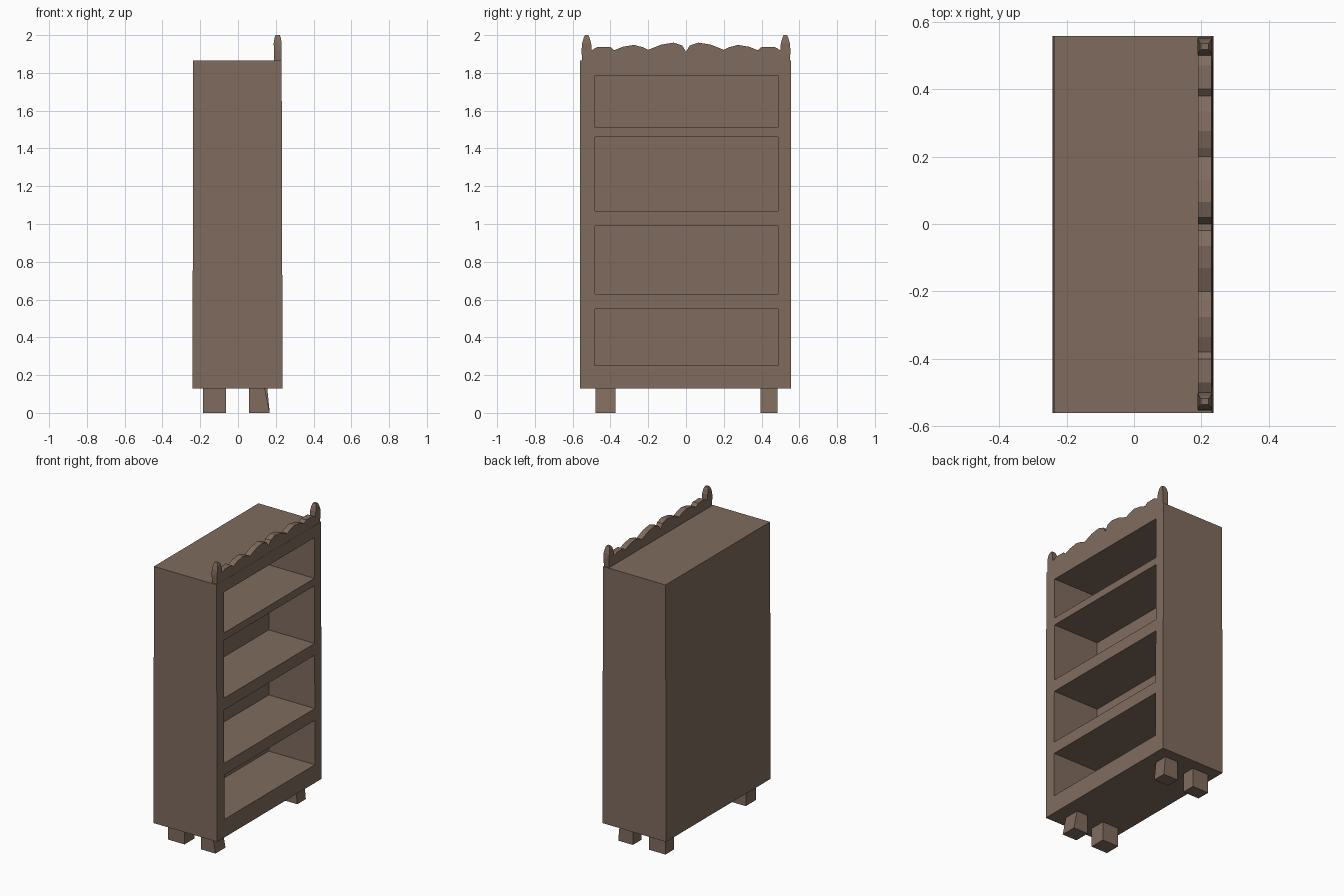
import bpy
import bmesh

default = bpy.data.objects.get("Cube")
if default:
    bpy.data.objects.remove(default, do_unlink=True)

# Single wood colour
wood = bpy.data.materials.new("brown_wood")
wood.use_nodes = True
colour = (0.215, 0.148, 0.111, 1)
wood.diffuse_color = colour
wood.node_tree.nodes["Principled BSDF"].inputs["Base Color"].default_value = colour


def loft(bm, rings):
    """Skin equal-length closed rings of points and cap both ends."""
    loops = [[bm.verts.new(p) for p in ring] for ring in rings]
    n = len(loops[0])
    for a, b in zip(loops, loops[1:]):
        for i in range(n):
            j = (i + 1) % n
            bm.faces.new((a[i], a[j], b[j], b[i]))
    bm.faces.new(loops[0][::-1])
    bm.faces.new(loops[-1])


def rect(x0, x1, y0, y1, z):
    return [(x0, y0, z), (x1, y0, z), (x1, y1, z), (x0, y1, z)]


def make(name, bm):
    bmesh.ops.recalc_face_normals(bm, faces=bm.faces)
    mesh = bpy.data.meshes.new(name)
    bm.to_mesh(mesh)
    bm.free()
    mesh.materials.append(wood)
    obj = bpy.data.objects.new(name, mesh)
    bpy.context.collection.objects.link(obj)
    return obj


def lofted(name, rings):
    bm = bmesh.new()
    loft(bm, rings)
    return make(name, bm)


# Cabinet body, very slightly tapered towards the top
body = lofted("cabinet_body", [rect(-0.241, 0.236, -0.56, 0.557, 0.128),
                               rect(-0.237, 0.231, -0.56, 0.557, 1.865)])

# Shelf compartments cut into the open side
cut = bmesh.new()
for low, high in ((0.25, 0.55), (0.63, 0.99), (1.07, 1.46), (1.51, 1.785)):
    loft(cut, [rect(-0.11, 0.4, -0.482, 0.486, z) for z in (low, high)])
cutter = make("compartment_cutter", cut)
cutter.hide_render = True
boolean = body.modifiers.new("compartments", "BOOLEAN")
boolean.operation = "DIFFERENCE"
boolean.solver = "EXACT"
boolean.object = cutter
bpy.context.view_layer.objects.active = body
bpy.ops.object.modifier_apply(modifier=boolean.name)
bpy.data.objects.remove(cutter, do_unlink=True)

# Feet: straight blocks at the back, splayed ones under the open side
for side, y0, y1, top_x in (("right", -0.48, -0.373, 0.142),
                            ("left", 0.394, 0.485, 0.155)):
    lofted("back_foot_" + side, [rect(-0.186, -0.064, y0, y1, z) for z in (0, 0.13)])
    lofted("splayed_foot_" + side, [rect(0.058, 0.168, y0, y1, 0),
                                    rect(0.058, top_x, y0, y1, 0.13)])

# Scalloped crest board, mirrored about its middle notch
half = [(0.02, 1.945), (0.065, 1.96), (0.13, 1.95), (0.2, 1.922),
        (0.225, 1.935), (0.275, 1.948), (0.335, 1.938), (0.38, 1.92),
        (0.4, 1.937), (0.47, 1.937), (0.5, 1.92), (0.545, 1.92), (0.545, 1.86)]
outline = [(-y, z) for y, z in reversed(half)] + [(0, 1.912)] + half
lofted("scalloped_crest", [[(x, y, z) for y, z in outline] for x in (0.19, 0.23)])

# Rounded finials at the crest ends: height, half depth, half width
layers = ((1.86, 0.019, 0.024), (1.92, 0.02, 0.027), (1.955, 0.021, 0.024),
          (1.985, 0.017, 0.016), (2.0, 0.011, 0.009))
for side, s in (("right", -1), ("left", 1)):
    y = s * 0.526
    lofted("finial_" + side, [rect(0.21 - dx, 0.21 + dx, y - dy, y + dy, z)
                              for z, dx, dy in layers])
